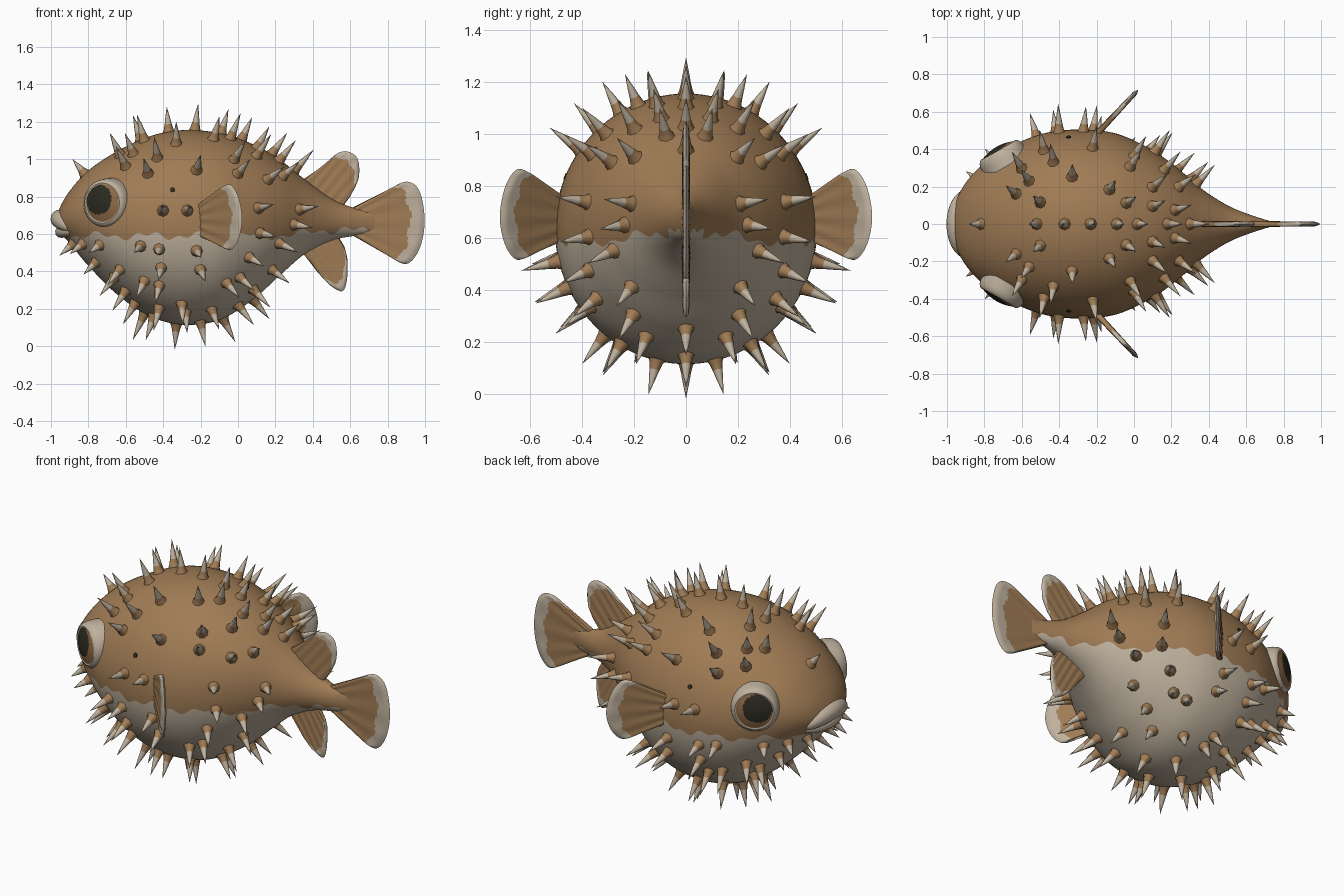
import bpy, bmesh, math, random
from mathutils import Vector

random.seed(4)
if "Cube" in bpy.data.objects:
    bpy.data.objects.remove(bpy.data.objects["Cube"])


def material(name, rgb):
    m = bpy.data.materials.new(name)
    m.use_nodes = True
    m.diffuse_color = (*rgb, 1)
    bsdf = m.node_tree.nodes["Principled BSDF"]
    bsdf.inputs["Base Color"].default_value = (*rgb, 1)
    bsdf.inputs["Roughness"].default_value = 0.8
    return m


BROWN = material("warm brown", (0.35, 0.2, 0.09))
PALE = material("pale cream", (0.52, 0.44, 0.34))
DARK = material("pupil black", (0.025, 0.024, 0.015))
IRIS = material("iris brown", (0.27, 0.14, 0.06))


def spline(pts, t):
    """Smooth point on a polyline, t in 0..1."""
    n = len(pts) - 1
    s = min(max(t, 0), 1) * n
    i = min(int(s), n - 1)
    f = s - i
    p0, p1, p2, p3 = (Vector(pts[min(max(k, 0), n)]) for k in range(i - 1, i + 3))
    return p1 + 0.5 * f * (p2 - p0 + f * (2 * p0 - 5 * p1 + 4 * p2 - p3
                                          + f * (3 * (p1 - p2) + p3 - p0)))


def finish(name, bm, mats, angle=60):
    bmesh.ops.remove_doubles(bm, verts=bm.verts, dist=0.00005)
    bmesh.ops.recalc_face_normals(bm, faces=bm.faces)
    me = bpy.data.meshes.new(name)
    bm.to_mesh(me)
    bm.free()
    ob = bpy.data.objects.new(name, me)
    bpy.context.collection.objects.link(ob)
    for m in mats:
        me.materials.append(m)
    bpy.ops.object.select_all(action='DESELECT')
    ob.select_set(True)
    bpy.context.view_layer.objects.active = ob
    bpy.ops.object.shade_smooth_by_angle(angle=math.radians(angle))


def skin(bm, rings, rule, closed=True):
    """Bridge rings of points; rule(ring, column, face centre) picks the material."""
    vs = [[bm.verts.new(p) for p in r] for r in rings]
    n = len(vs[0])
    for i in range(len(vs) - 1):
        for j in range(n if closed else n - 1):
            k = (j + 1) % n
            f = bm.faces.new((vs[i][j], vs[i][k], vs[i + 1][k], vs[i + 1][j]))
            f.material_index = rule(i, j, f.calc_center_median())


def lathe(bm, p, n, a, b, prof, sides, rule):
    """Rings of (radius, height) about axis n."""
    turns = [math.tau * k / sides for k in range(sides)]
    skin(bm, [[p + n * h + (a * math.cos(q) + b * math.sin(q)) * r for q in turns]
              for r, h in prof], rule)


# Body: x, half width, top, bottom of each cross-section
SECTIONS = [(-.97, .0, .665, .665), (-.955, .11, .735, .61), (-.9, .22, .83, .55),
            (-.8, .325, .94, .43), (-.65, .42, 1.04, .28), (-.48, .485, 1.12, .165),
            (-.3, .505, 1.155, .115), (-.1, .485, 1.14, .14), (.08, .405, 1.08, .25),
            (.22, .31, 1.0, .375), (.36, .19, .89, .495), (.5, .1, .79, .565),
            (.62, .05, .74, .59), (.73, .015, .72, .61)]


def surface(t, phi):
    x, w, top, bot = spline(SECTIONS, t)
    return Vector((x, w * math.sin(phi),
                   (top + bot) / 2 + (top - bot) / 2 * math.cos(phi)))


def at_x(x):
    lo, hi = 0.0, 1.0
    for _ in range(30):
        mid = (lo + hi) / 2
        lo, hi = (mid, hi) if spline(SECTIONS, mid)[0] < x else (lo, mid)
    return lo


def normal(t, phi):
    e = 0.004
    du = surface(t + e, phi) - surface(t - e, phi)
    dv = surface(t, phi + e) - surface(t, phi - e)
    return du.cross(dv).normalized()


def body_ring(t):
    """Section whose middle column follows the wavy edge of the pale belly."""
    x, w, top, bot = spline(SECTIONS, t)
    edge = .59 + .014 * math.sin(x * 23) + .012 * math.sin(x * 57 + 1)
    edge += .03 * min(max((x - .25) * 5, 0), 1)
    c = (2 * edge - top - bot) / max(top - bot, .001)
    mid = math.acos(min(max(c, -.98), .98))
    half = [mid * j / HALF for j in range(HALF)]
    half += [mid + (math.pi - mid) * j / HALF for j in range(HALF + 1)]
    return [surface(t, a) for a in half + [-a for a in half[-2:0:-1]]]


ROWS, HALF = 150, 26
bm = bmesh.new()
skin(bm, [body_ring(i / ROWS) for i in range(ROWS + 1)],
     lambda i, j, c: int(HALF <= j < 3 * HALF))
finish("body", bm, [BROWN, PALE])

# Spines: degrees down from the back, then where they stand along the body
SPINES = {0: (-.82, -.52, -.37, -.23, -.09, .02, .18, .3), 14: (-.5, -.04, .1, .22),
          22: (-.63, -.13), 30: (-.56, -.33, .1), 42: (-.6, -.43, -.02, .24),
          54: (-.48, -.22, 0, .16), 80: (-.4, -.27, .11, .33), 100: (.12, .3),
          104: (-.52, -.42, -.22), 116: (-.74, -.41, -.2, .06, .22),
          129: (-.83, -.63, -.5, -.42, -.06, .01), 142: (-.76, -.66, -.3, .18),
          150: (-.88, -.6, -.42, -.28, -.14, .08), 160: (-.55, 0), 167: (-.45, -.2),
          180: (-.5, -.33, -.08, .08)}
bm = bmesh.new()
for deg, spots in SPINES.items():
    for x in spots:
        phi = math.radians(deg)
        size = random.uniform(.13, .155) if x > -.7 else .1
        t = at_x(x)
        p, n = surface(t, phi), (normal(t, phi) * -1)
        if n.dot(p - Vector((-.3, 0, .63))) < 0:
            n.negate()
        n = (n + Vector((.08, 0, 0))).normalized()
        prof = [(.042, -.02), (.026, .012), (.019, size * .3), (.013, size * .55),
                (.0005, size)]
        for s in ((1, -1) if deg % 180 else (1,)):
            m = Vector((1, s, 1))
            a = (n * m).orthogonal().normalized()
            lathe(bm, p * m, n * m, a, (n * m).cross(a), prof, 8,
                  lambda i, j, c: int(i > 1))
finish("spines", bm, [BROWN, PALE])


# Fins: rays from a root line to a curved rim, rippled on both faces
def fin(name, origin, along, root, rim, thick=.017, band=.83):
    origin, along = Vector(origin), Vector(along).normalized()
    up = Vector((0, 0, 1))
    side = along.cross(up)
    rays, steps = 48, 36

    def rule(i, j, c):
        u = j / rays
        return int(i / steps > band + .02 * math.sin(u * 31) - .04 * math.sin(u * math.pi))

    bm = bmesh.new()
    for s in (1, -1):
        grid = []
        for i in range(steps + 1):
            v = i / steps
            row = []
            for j in range(rays + 1):
                u = j / rays
                a, b = spline(root, u).lerp(spline(rim, u), v)
                fade = min(1, 16 * (1 - v), 16 * u, 16 * (1 - u))
                h = thick * (1 - .3 * v) * (.9 + .1 * math.cos(u * math.tau * 6))
                row.append(origin + along * a + up * b + side * s * h * fade)
            grid.append(row)
        skin(bm, grid, rule, closed=False)
    finish(name, bm, [BROWN, PALE])


fin("tail_fin", (0, 0, 0), (1, 0, 0), [(.6, .735), (.6, .66), (.6, .6)],
    [(.8, .835), (.9, .88), (.97, .83), (.998, .67), (.97, .52), (.9, .44), (.8, .485)])
fin("dorsal_fin", (0, 0, 0), (1, 0, 0), [(.3, .86), (.42, .78), (.54, .72)],
    [(.45, .96), (.53, 1.03), (.59, 1.04), (.64, 1.0), (.645, .9), (.6, .8)], band=.86)
fin("anal_fin", (0, 0, 0), (1, 0, 0), [(.53, .6), (.44, .57), (.33, .52)],
    [(.57, .53), (.585, .46), (.583, .36), (.56, .295), (.5, .32), (.43, .39)], band=.86)
for s, label in ((1, "left"), (-1, "right")):
    fin(label + "_pectoral_fin", (-.2, .48 * s, 0), (.22, .235 * s, 0),
        [(-.03, .75), (-.03, .68), (-.03, .59)],
        [(.15, .84), (.23, .865), (.295, .8), (.325, .68), (.295, .57), (.23, .515),
         (.15, .55)])

    # Eye: shallow domed disc with a cream rim, iris and raised pupil
    n = Vector((-.5, .87 * s, .02)).normalized()
    fwd = Vector((-.87, -.5 * s, 0))
    up = fwd.cross(n) * -s
    if up.z < 0:
        up.negate()
    centre = Vector((-.714, .375 * s, .765))
    spot = centre + fwd * .018 + up * .018

    def eye_rule(i, j, c):
        if i < 5:
            return 0
        d = c - spot
        return 2 if math.hypot(d.dot(fwd), d.dot(up)) < .08 else 1

    prof = [(.135, -.07), (.131, -.02), (.125, .005), (.115, .02), (.106, .024),
            (.1, .021)]
    prof += [(.1 * (1 - k / 14) + .0001, .021 + .022 * (1 - (1 - k / 14) ** 2))
             for k in range(1, 15)]
    bm = bmesh.new()
    lathe(bm, centre, n, fwd, up, prof, 56, eye_rule)
    finish(label + "_eye", bm, [PALE, IRIS, DARK], 50)

    # Small dark fleck on the flank
    t = at_x(-.35)
    p, n = surface(t, 1.17), normal(t, 1.17)
    m = Vector((1, s, 1))
    a = (n * m).orthogonal().normalized()
    bm = bmesh.new()
    lathe(bm, p * m, n * m, a, (n * m).cross(a),
          [(.0001, -.004), (.014, -.004), (.014, .004), (.0001, .004)], 8,
          lambda i, j, c: 0)
    finish(label + "_fleck", bm, [DARK])

# Lips: tapered tubes bent around the snout
for name, z, drop, size, front in (("upper_lip", .68, .045, .05, -.952),
                                   ("lower_lip", .612, -.002, .032, -.945)):
    bm = bmesh.new()
    rings = []
    for i in range(33):
        u = i / 16 - 1
        c = Vector((front + .06 * u * u, .175 * u, z - drop * u * u))
        r = size * math.sqrt(1 - u ** 4) + .0005
        out = Vector((-1, u * .7, 0)).normalized()
        rings.append([c + out * math.cos(q) * r + Vector((0, 0, math.sin(q) * r))
                      for q in (math.tau * k / 16 for k in range(16))])
    skin(bm, rings, lambda i, j, c: 0)
    finish(name, bm, [PALE])
